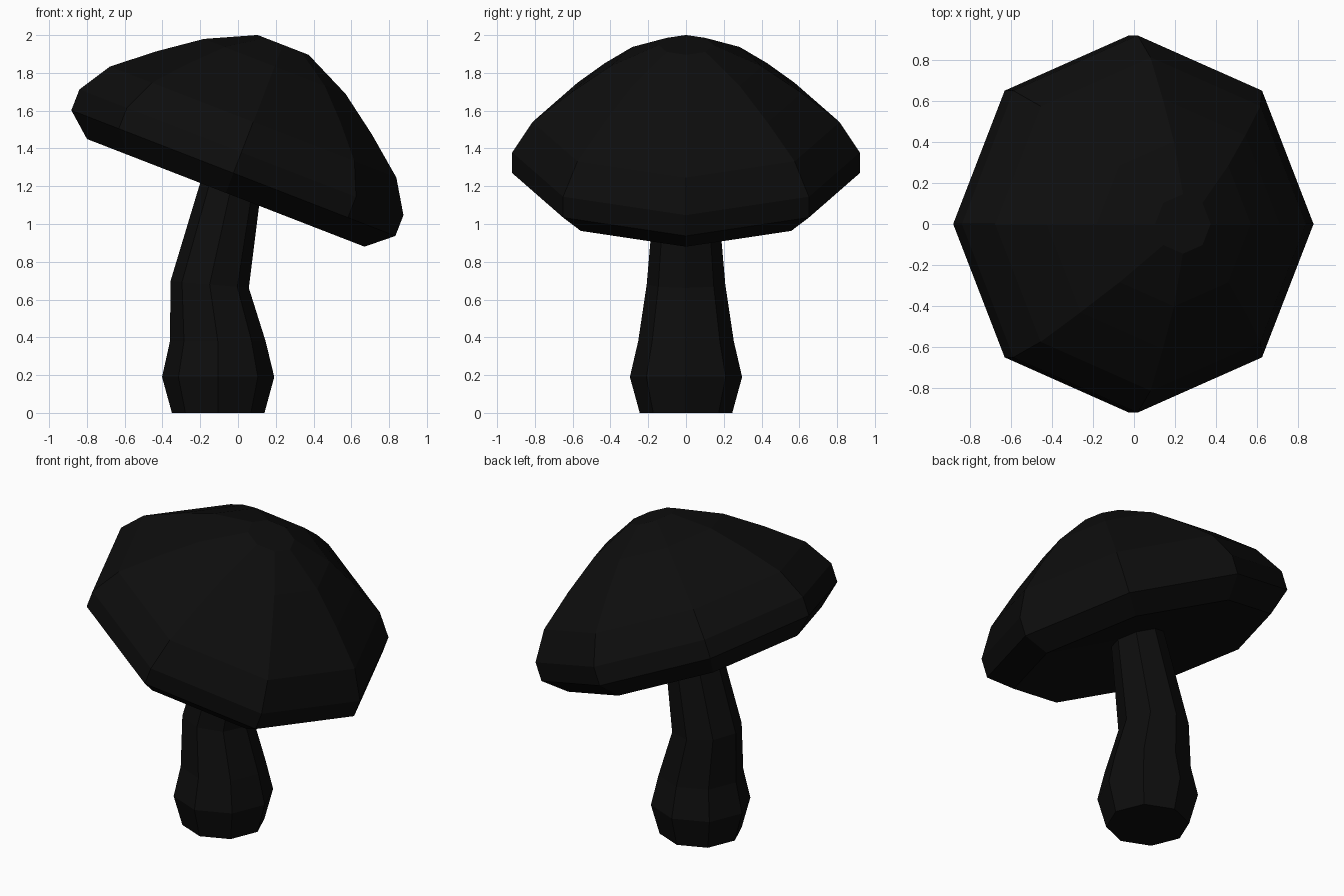
import bpy, bmesh, math
from mathutils import Vector

if "Cube" in bpy.data.objects:
    bpy.data.objects.remove(bpy.data.objects["Cube"])

SIDES = 8

mat = bpy.data.materials.new("near_black")
mat.diffuse_color = (0.004, 0.004, 0.004, 1.0)
mat.use_nodes = True
mat.node_tree.nodes["Principled BSDF"].inputs["Base Color"].default_value = mat.diffuse_color


def ring_stack(name, rings):
    """Loft octagonal rings (x, z, radius, tilt in degrees) and cap both ends."""
    bm = bmesh.new()
    loops = []
    for x, z, r, tilt in rings:
        t = math.radians(tilt)
        u = Vector((math.cos(t), 0, -math.sin(t)))
        loop = []
        for i in range(SIDES):
            a = 2 * math.pi * i / SIDES
            p = Vector((x, 0, z)) + u * (r * math.cos(a)) + Vector((0, r * math.sin(a), 0))
            loop.append(bm.verts.new(p))
        loops.append(loop)
    for lo, hi in zip(loops, loops[1:]):
        for i in range(SIDES):
            j = (i + 1) % SIDES
            bm.faces.new((lo[i], lo[j], hi[j], hi[i]))
    bm.faces.new(loops[0][::-1])
    bm.faces.new(loops[-1])
    bmesh.ops.recalc_face_normals(bm, faces=bm.faces[:])
    mesh = bpy.data.meshes.new(name)
    bm.to_mesh(mesh)
    bm.free()
    mesh.materials.append(mat)
    obj = bpy.data.objects.new(name, mesh)
    bpy.context.collection.objects.link(obj)
    return obj


# Stem: bulging foot, bent back then leaning into the cap
ring_stack("stem", [
    (-0.105, 0.0, 0.245, 0),
    (-0.105, 0.19, 0.297, 0),
    (-0.107, 0.38, 0.253, 0),
    (-0.15, 0.68, 0.208, 5),
    (-0.045, 1.155, 0.167, 20),
    (-0.015, 1.29, 0.155, 20),
])

# Cap: tilted faceted dome with slightly hollow underside
TILT = 21.2
base = Vector((-0.065, 0, 1.165))
axis = Vector((math.sin(math.radians(TILT)), 0, math.cos(math.radians(TILT))))
profile = [(0.15, 0.08), (0.788, 0.0), (0.92, 0.112), (0.92, 0.23),
           (0.813, 0.402), (0.61, 0.568), (0.402, 0.718), (0.145, 0.84)]
rings = []
for r, h in profile:
    c = base + axis * h
    rings.append((c.x, c.z, r, TILT))
ring_stack("cap", rings)
